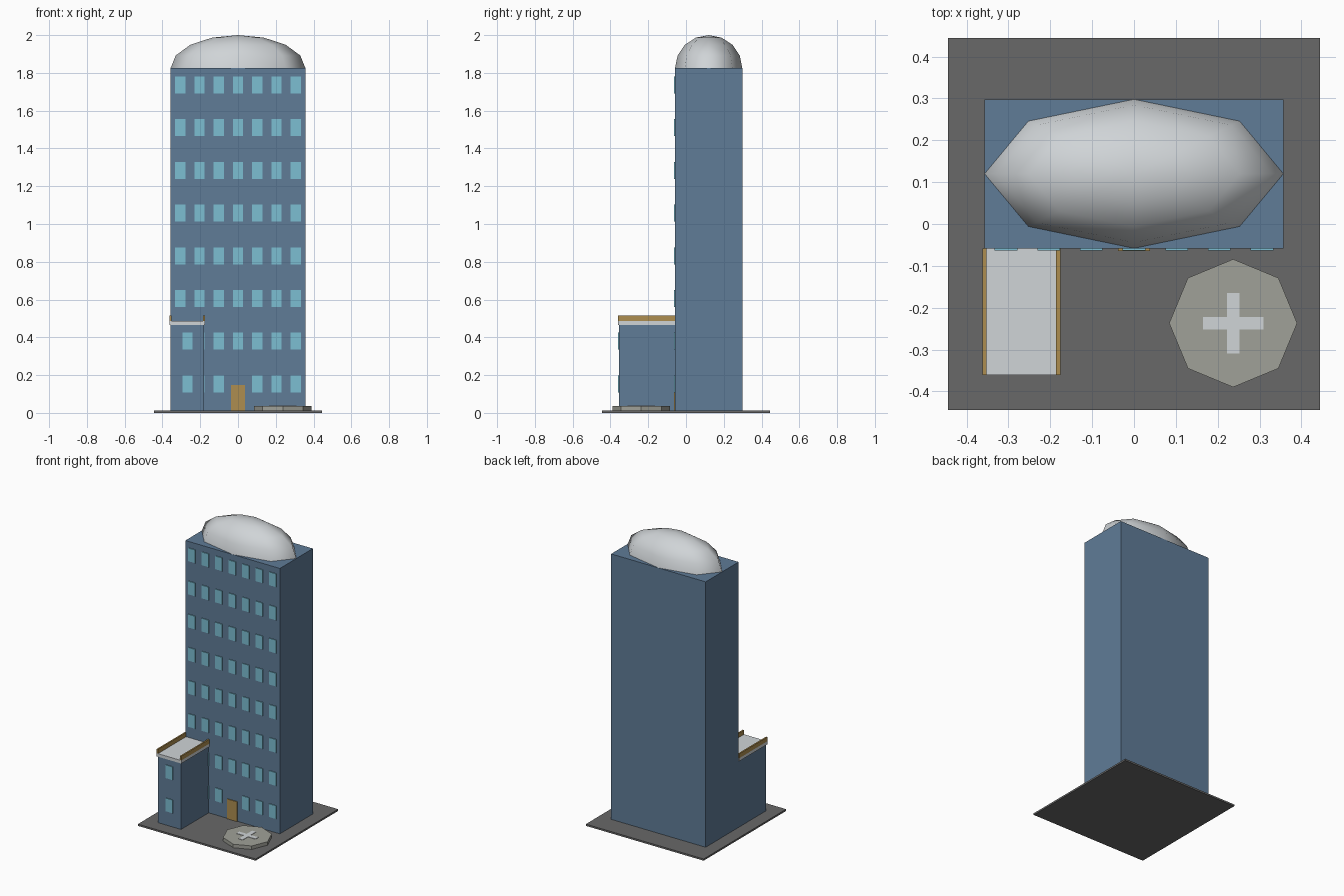
import bpy
import bmesh
from math import radians
from mathutils import Matrix

cube = bpy.data.objects.get("Cube")
if cube:
    bpy.data.objects.remove(cube, do_unlink=True)


def material(name, r, g, b):
    m = bpy.data.materials.new(name)
    m.use_nodes = True
    m.diffuse_color = (r, g, b, 1)
    m.node_tree.nodes["Principled BSDF"].inputs["Base Color"].default_value = (r, g, b, 1)
    return m


BLUE = material("wall blue", 0.115, 0.2, 0.31)
GLASS = material("window glass", 0.2, 0.52, 0.65)
GOLD = material("ochre trim", 0.42, 0.27, 0.08)
ASPHALT = material("dark paving", 0.14, 0.14, 0.14)
STONE = material("pad grey", 0.35, 0.355, 0.315)
WHITE = material("pale white", 0.63, 0.66, 0.68)


def finish(name, bm, mat):
    mesh = bpy.data.meshes.new(name)
    bm.to_mesh(mesh)
    bm.free()
    mesh.materials.append(mat)
    obj = bpy.data.objects.new(name, mesh)
    bpy.context.collection.objects.link(obj)
    return obj


def add_box(bm, x, y, z):
    """Add a box given (min, max) along each axis."""
    size = [b - a for a, b in (x, y, z)]
    centre = [(a + b) / 2 for a, b in (x, y, z)]
    bmesh.ops.create_cube(bm, size=1, matrix=Matrix.Translation(centre) @ Matrix.Diagonal((*size, 1)))


def boxes(name, mat, *spans):
    bm = bmesh.new()
    for span in spans:
        add_box(bm, *span)
    return finish(name, bm, mat)


GROUND = 0.012
FRONT, BACK, HALF, ROOF = -0.058, 0.298, 0.357, 1.825
WING_FRONT = -0.356

# Ground slab, tower and side wing
boxes("ground_slab", ASPHALT, ((-0.445, 0.445), (-0.445, 0.445), (0, GROUND)))
boxes("tower", BLUE, ((-HALF, HALF), (FRONT, BACK), (GROUND, ROOF)))
boxes("wing", BLUE, ((-HALF, -0.181), (WING_FRONT, FRONT), (GROUND, 0.465)))

# Wing roof with a rail along each side
roof_y = (-0.361, FRONT)
boxes("wing_roof", WHITE, ((-0.362, -0.176), roof_y, (0.465, 0.486)))
boxes("wing_rails", GOLD,
      ((-0.362, -0.352), roof_y, (0.486, 0.515)),
      ((-0.186, -0.176), roof_y, (0.486, 0.515)))


# Windows and door as thin plates
def window(x, z, wall):
    return ((x - 0.027, x + 0.027), (wall - 0.005, wall), (z - 0.045, z + 0.045))


rows = [0.153 + 0.2263 * i for i in range(8)]
columns = [0.102 * i for i in range(-3, 4)]
boxes("tower_windows", GLASS,
      *[window(x, z, FRONT) for i, z in enumerate(rows) for j, x in enumerate(columns)
        if not (i == 0 and j == 3) and not (i < 2 and j == 0)])
boxes("wing_windows", GLASS, *[window(-0.268, z, WING_FRONT) for z in rows[:2]])
boxes("door", GOLD, ((-0.038, 0.038), (FRONT - 0.006, FRONT), (GROUND, 0.147)))

# Stretched roof dome: upper half of a low-poly sphere
bm = bmesh.new()
bmesh.ops.create_uvsphere(bm, u_segments=8, v_segments=8, radius=1)
bmesh.ops.delete(bm, geom=[v for v in bm.verts if v.co.z < -0.01], context='VERTS')
bmesh.ops.transform(bm, verts=bm.verts, matrix=Matrix.Translation((0, 0.12, ROOF))
                    @ Matrix.Diagonal((HALF, 0.178, 0.175, 1)))
for f in bm.faces:
    f.smooth = True
finish("roof_dome", bm, WHITE)

# Eight-sided landing pad with a cross plate
PAD, PAD_TOP = 0.237, 0.036
bm = bmesh.new()
bmesh.ops.create_cone(bm, cap_ends=True, segments=8, radius1=0.153, radius2=0.153,
                      depth=PAD_TOP - GROUND,
                      matrix=Matrix.Translation((PAD, -PAD, (PAD_TOP + GROUND) / 2)))
finish("landing_pad", bm, STONE)

bm = bmesh.new()
arm, w = 0.072, 0.015
outline = [(w, w), (w, arm), (-w, arm), (-w, w), (-arm, w), (-arm, -w),
           (-w, -w), (-w, -arm), (w, -arm), (w, -w), (arm, -w), (arm, w)]
face = bm.faces.new([bm.verts.new((PAD + x, y - PAD, PAD_TOP)) for x, y in outline])
top = bmesh.ops.extrude_face_region(bm, geom=[face])["geom"]
bmesh.ops.translate(bm, vec=(0, 0, 0.003), verts=[v for v in top if isinstance(v, bmesh.types.BMVert)])
bmesh.ops.recalc_face_normals(bm, faces=bm.faces)
finish("pad_cross", bm, WHITE)
